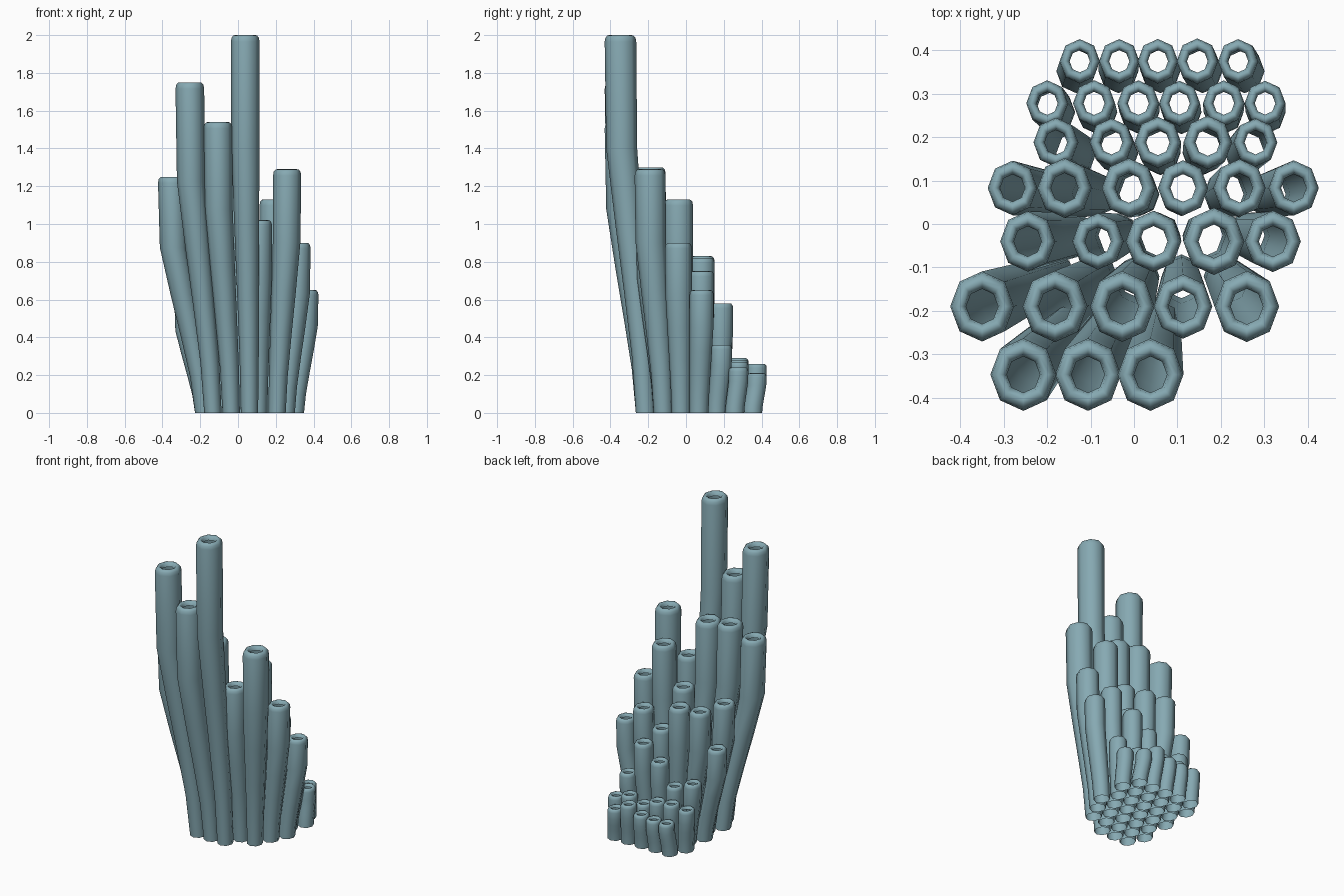
import bpy, bmesh, math

if "Cube" in bpy.data.objects:
    bpy.data.objects.remove(bpy.data.objects["Cube"])

SIDES = 8
PITCH_X, PITCH_Y = 0.097, 0.0945
CX, Y0 = 0.061, -0.215
BASE_R = 0.046
STRETCH = 1.1          # tubes are slightly deeper than wide

# rows from front to back: tubes per full row, top y, [(top x, height), ...]
ROWS = [
    (5, -0.347, [(-0.255, 1.75), (-0.106, 1.54), (0.038, 2.0)]),
    (6, -0.190, [(-0.35, 1.25), (-0.182, 1.30), (-0.027, 1.28), (0.113, 1.02), (0.26, 1.29)]),
    (5, -0.04, [(-0.245, 0.86), (-0.083, 0.70), (0.045, 0.89), (0.184, 1.13), (0.32, 0.90)]),
    (6, 0.083, [(-0.28, 0.62), (-0.16, 0.83), (-0.012, 0.82), (0.113, 0.65), (0.243, 0.75), (0.368, 0.65)]),
    (5, 0.188, [(-0.18, 0.41), (-0.052, 0.36), (0.055, 0.49), (0.17, 0.58), (0.28, 0.36)]),
    (6, 0.278, [(-0.2, 0.28), (-0.092, 0.29), (0.01, 0.28), (0.105, 0.24), (0.207, 0.27), (0.302, 0.24)]),
    (5, 0.375, [(-0.125, 0.21), (-0.034, 0.21), (0.055, 0.22), (0.146, 0.26), (0.24, 0.21)]),
]

# how far the tube has leaned out at each fraction of its height
LEAN = [(0, 0), (0.15, 0.13), (0.32, 0.38), (0.5, 0.66), (0.7, 0.95)]
# rolled lip: radius factor, drop below the top (in radii)
LIP = [(1.0, 0.45), (0.95, 0.18), (0.83, 0.03), (0.7, 0.0), (0.56, 0.1), (0.5, 0.35)]


def tube(name, base, top, height):
    r_top = min(0.076, 0.041 + 0.026 * height)
    rings = []
    for t, s in LEAN:
        rings.append((base[0] + (top[0] - base[0]) * s,
                      base[1] + (top[1] - base[1]) * s,
                      t * height, BASE_R + (r_top - BASE_R) * s))
    for f, drop in LIP:
        rings.append((top[0], top[1], height - drop * r_top, r_top * f))

    bm = bmesh.new()
    loops = []
    for x, y, z, r in rings:
        loops.append([bm.verts.new((x + r * math.cos(a), y + STRETCH * r * math.sin(a), z))
                      for a in (2 * math.pi * i / SIDES for i in range(SIDES))])
    for lo, hi in zip(loops, loops[1:]):
        for i in range(SIDES):
            j = (i + 1) % SIDES
            bm.faces.new((lo[i], lo[j], hi[j], hi[i])).smooth = True
    mesh = bpy.data.meshes.new(name)
    bm.to_mesh(mesh)
    bm.free()
    ob = bpy.data.objects.new(name, mesh)
    mat = bpy.data.materials.get("tube_blue") or bpy.data.materials.new("tube_blue")
    mat.diffuse_color = (0.24, 0.40, 0.45, 1)
    mat.use_nodes = True
    mat.node_tree.nodes["Principled BSDF"].inputs["Base Color"].default_value = mat.diffuse_color
    mesh.materials.append(mat)
    bpy.context.collection.objects.link(ob)


# staggered cluster of open tubes
for r, (count, top_y, tubes) in enumerate(ROWS):
    for c, (top_x, h) in enumerate(tubes):
        base = (CX + (c - (count - 1) / 2) * PITCH_X, Y0 + r * PITCH_Y)
        tube(f"tube_row{r + 1}_{c + 1}", base, (top_x, top_y), h)
